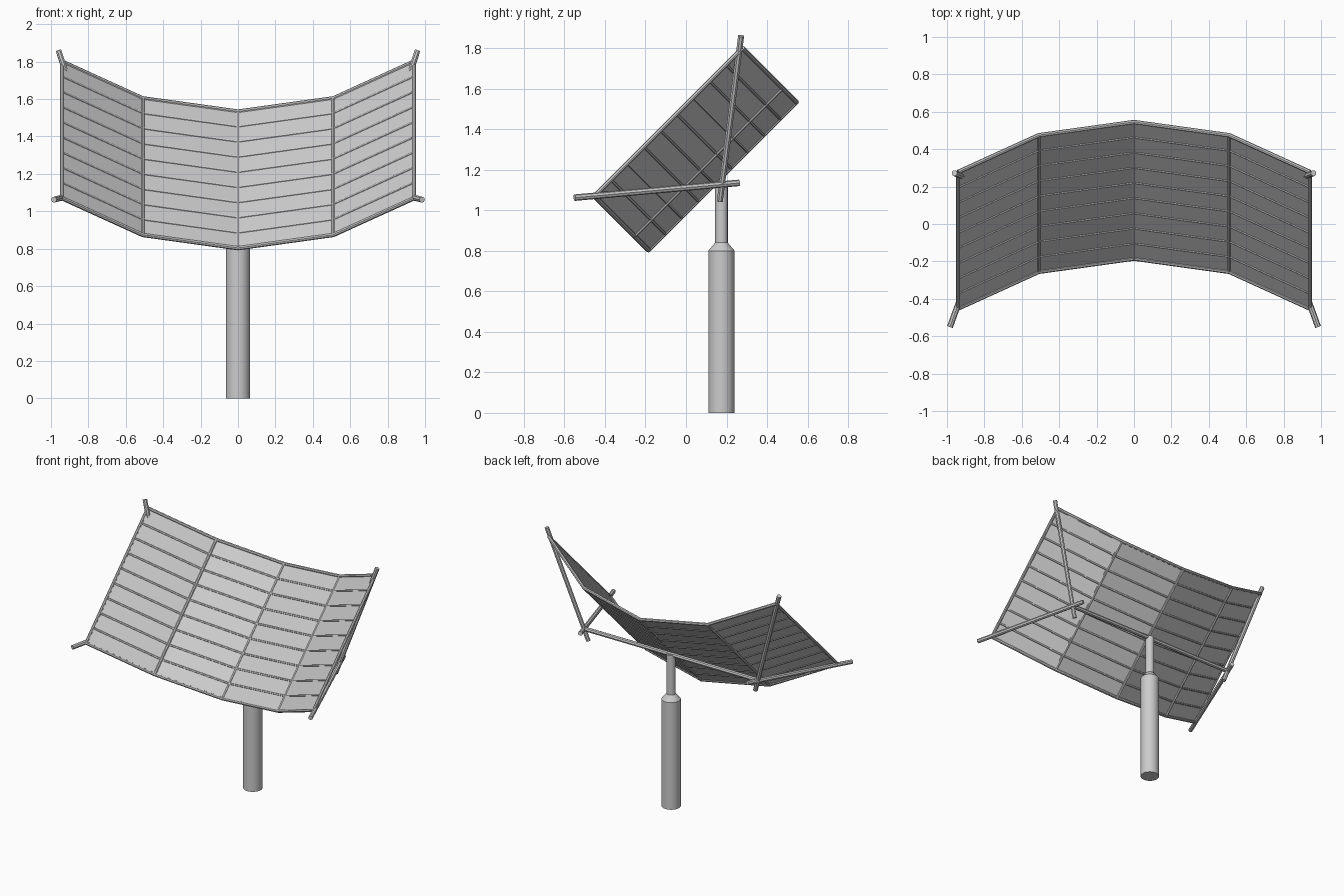
import bpy, bmesh
from math import sqrt
from mathutils import Vector

if "Cube" in bpy.data.objects:
    bpy.data.objects.remove(bpy.data.objects["Cube"])

CENTRE = Vector((0, 0.18, 1.168))
ALONG = Vector((0, 1, 1)) / sqrt(2)      # up the tilted panel
NORMAL = Vector((0, -1, 1)) / sqrt(2)    # reflecting side
HALF = 0.516
SECTION = [(-0.94, 0.377), (-0.51, 0.1), (0, 0), (0.51, 0.1), (0.94, 0.377)]


def on_panel(x, lift, t):
    return CENTRE + Vector((x, 0, 0)) + NORMAL * lift + ALONG * t


def row(t):
    return [on_panel(x, lift, t) for x, lift in SECTION]


def tubes(name, paths, radius, resolution=2):
    """One object made of round capped bars, each following a path."""
    cu = bpy.data.curves.new(name, 'CURVE')
    cu.dimensions = '3D'
    cu.bevel_depth = radius
    cu.bevel_resolution = resolution
    cu.use_fill_caps = True
    for path in paths:
        sp = cu.splines.new('POLY')
        sp.points.add(len(path) - 1)
        for p, co in zip(sp.points, path):
            p.co = (*co, 1)
    ob = bpy.data.objects.new(name, cu)
    bpy.context.collection.objects.link(ob)
    bpy.ops.object.select_all(action='DESELECT')
    ob.select_set(True)
    bpy.context.view_layer.objects.active = ob
    bpy.ops.object.convert(target='MESH')
    bpy.ops.object.shade_smooth_by_angle()


# Folded reflector sheet
me = bpy.data.meshes.new("reflector_sheet")
bm = bmesh.new()
low = [bm.verts.new(p) for p in row(-HALF)]
high = [bm.verts.new(p) for p in row(HALF)]
for i in range(len(SECTION) - 1):
    bm.faces.new((low[i], low[i + 1], high[i + 1], high[i]))
bm.to_mesh(me)
bm.free()
sheet = bpy.data.objects.new("reflector_sheet", me)
bpy.context.collection.objects.link(sheet)
solid = sheet.modifiers.new("thickness", 'SOLIDIFY')
solid.thickness = 0.006
solid.offset = 0

# Frame: top and bottom rims, upright bars at each fold, thin cross ribs
tubes("panel_rims", [row(-HALF), row(HALF)], 0.012)
tubes("panel_uprights",
      [[on_panel(x, h, -HALF), on_panel(x, h, HALF)] for x, h in SECTION], 0.011)
tubes("panel_ribs",
      [row(-HALF + 2 * HALF * i / 9) for i in range(1, 9)], 0.008, 1)

# Support arms and pivot axle behind the panel
for side, s in (("right", 1), ("left", -1)):
    tubes(side + "_upper_arm", [[(s * 0.96, 0.272, 1.86), (s * 0.69, 0.167, 1.045)]], 0.016)
    tubes(side + "_lower_arm", [[(s * 0.984, -0.55, 1.062), (s * 0.69, 0.262, 1.135)]], 0.016)
tubes("pivot_axle", [[(-0.73, 0.175, 1.13), (0.73, 0.175, 1.13)]], 0.016)

# Stepped post, stacked from a profile
profile = [(0.065, 0), (0.065, 0.8), (0.031, 0.84), (0.031, 1.135)]
bm = bmesh.new()
SIDES = 32
for (r0, z0), (r1, z1) in zip(profile, profile[1:]):
    geo = bmesh.ops.create_cone(bm, segments=SIDES, radius1=r0, radius2=r1,
                                depth=z1 - z0, cap_ends=False)
    bmesh.ops.translate(bm, verts=geo['verts'], vec=(0, 0.175, (z0 + z1) / 2))
bmesh.ops.remove_doubles(bm, verts=bm.verts, dist=1e-4)
bmesh.ops.holes_fill(bm, edges=[e for e in bm.edges if e.is_boundary], sides=0)
bmesh.ops.recalc_face_normals(bm, faces=bm.faces)
me = bpy.data.meshes.new("post")
bm.to_mesh(me)
bm.free()
post = bpy.data.objects.new("post", me)
bpy.context.collection.objects.link(post)
bpy.ops.object.select_all(action='DESELECT')
post.select_set(True)
bpy.context.view_layer.objects.active = post
bpy.ops.object.shade_smooth_by_angle()
